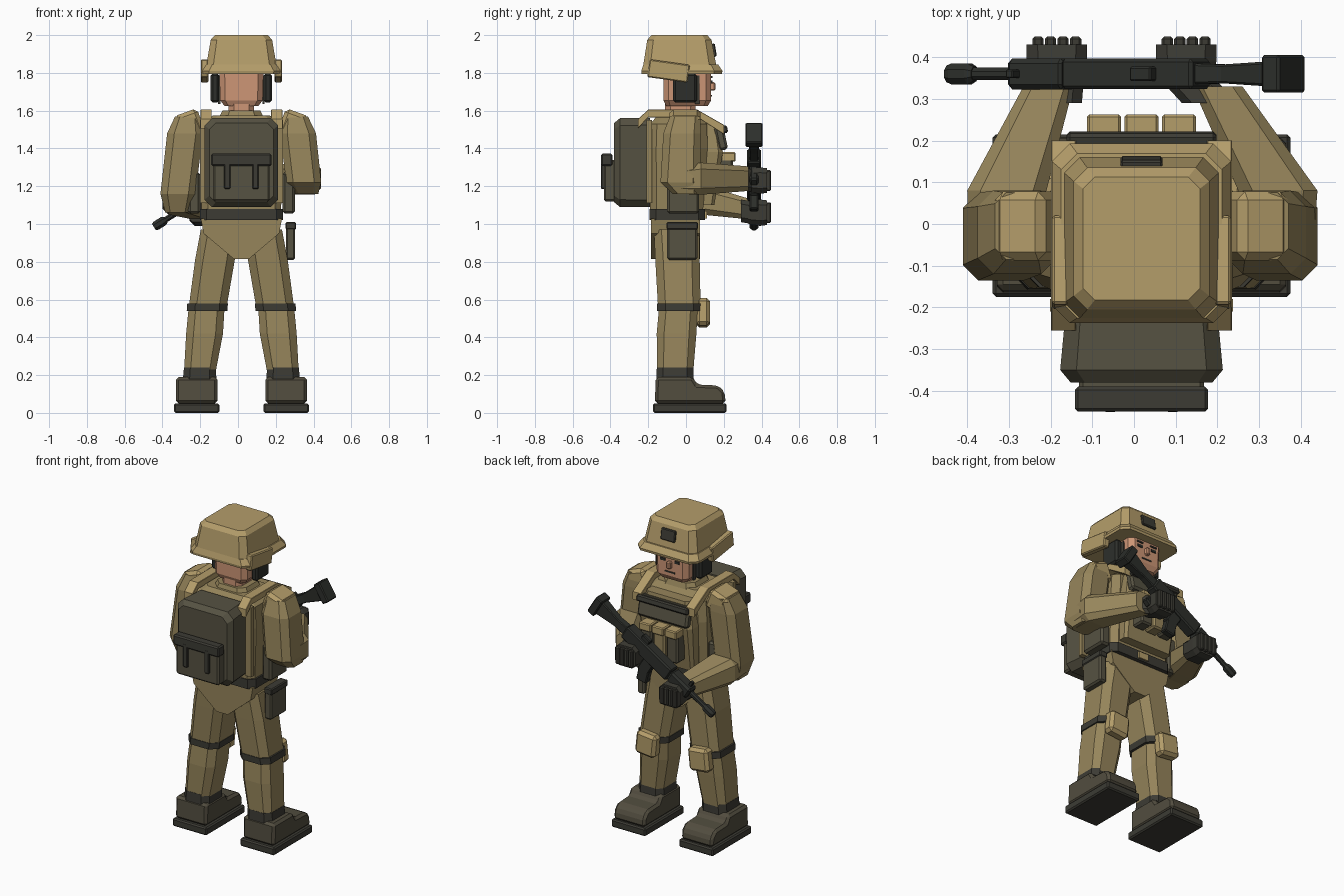
import bpy, bmesh, math
from mathutils import Matrix, Vector

if "Cube" in bpy.data.objects:
    bpy.data.objects.remove(bpy.data.objects["Cube"])


def material(name, r, g, b):
    lin = [(c / 255 / 12.92 if c < 11 else ((c / 255 + 0.055) / 1.055) ** 2.4) for c in (r, g, b)]
    m = bpy.data.materials.new(name)
    m.use_nodes = True
    m.diffuse_color = (*lin, 1)
    m.node_tree.nodes["Principled BSDF"].inputs["Base Color"].default_value = (*lin, 1)
    return m


TAN = material("tan", 180, 157, 106)
CLOTH = material("khaki cloth", 150, 133, 91)
PACK = material("dark olive", 86, 82, 66)
STRAP = material("charcoal", 60, 59, 52)
BLACK = material("gun black", 45, 47, 43)
BOOT = material("boot brown", 82, 77, 63)
SKIN = material("skin", 205, 150, 118)
MID = 0.018  # body centre line


def finish(name, bm, mat, matrix=None):
    bmesh.ops.recalc_face_normals(bm, faces=bm.faces)
    if matrix:
        bm.transform(matrix)
    me = bpy.data.meshes.new(name)
    bm.to_mesh(me)
    bm.free()
    me.materials.append(mat)
    ob = bpy.data.objects.new(name, me)
    bpy.context.collection.objects.link(ob)
    return ob


def box(name, c, size, mat, bevel=0.0, matrix=None, tilt=None):
    bm = bmesh.new()
    bmesh.ops.create_cube(bm, size=1)
    bm.transform(Matrix.Diagonal((*size, 1)))
    if bevel:
        bmesh.ops.bevel(bm, geom=bm.edges[:], offset=bevel, segments=1, affect='EDGES')
    if tilt:
        bm.transform(Matrix.Rotation(math.radians(tilt[1]), 4, tilt[0]))
    bm.transform(Matrix.Translation(c))
    return finish(name, bm, mat, matrix)


def loft(name, sections, mat, axis='Z', cut=0.2, matrix=None):
    """Chamfered rectangles (centre, width, depth) joined along an axis."""
    bm = bmesh.new()
    rings = []
    for c, w, d in sections:
        k = min(w, d) * cut
        a, b = w / 2, d / 2
        pts = [(a, k - b), (a, b - k), (a - k, b), (k - a, b),
               (-a, b - k), (-a, k - b), (k - a, -b), (a - k, -b)]
        place = {'Z': lambda u, v: (u, v, 0), 'Y': lambda u, v: (u, 0, v),
                 'X': lambda u, v: (0, u, v)}[axis]
        rings.append([bm.verts.new(Vector(c) + Vector(place(u, v))) for u, v in pts])
    for r, q in zip(rings, rings[1:]):
        for i in range(8):
            j = (i + 1) % 8
            bm.faces.new((r[i], r[j], q[j], q[i]))
    bm.faces.new(rings[0])
    bm.faces.new(rings[-1])
    return finish(name, bm, mat, matrix)


def extrude(name, profile, start, end, mat, axis='X', bevel=0.0):
    bm = bmesh.new()
    put = (lambda t, p: (t, *p)) if axis == 'X' else (lambda t, p: (p[0], t, p[1]))
    a, b = ([bm.verts.new(put(t, p)) for p in profile] for t in (start, end))
    n = len(profile)
    for i in range(n):
        bm.faces.new((a[i], a[(i + 1) % n], b[(i + 1) % n], b[i]))
    bm.faces.new(a)
    bm.faces.new(b)
    if bevel:
        bmesh.ops.recalc_face_normals(bm, faces=bm.faces)
        bmesh.ops.bevel(bm, geom=bm.edges[:], offset=bevel, segments=1, affect='EDGES')
    return finish(name, bm, mat)


# Legs, boots and other mirrored parts
for s, side in ((-1, "right"), (1, "left")):
    def X(off):
        return MID + s * off

    loft(f"{side}_thigh", [((X(.115), -.05, .97), .2, .24), ((X(.14), -.045, .81), .21, .235),
                           ((X(.18), -.035, .55), .2, .225)], CLOTH)
    loft(f"{side}_shin", [((X(.184), -.04, .56), .19, .205), ((X(.195), -.05, .42), .195, .21),
                          ((X(.222), -.058, .2), .165, .19)], CLOTH)
    loft(f"{side}_knee_strap", [((X(.182), -.035, .54), .215, .235),
                                ((X(.179), -.035, .58), .215, .235)], STRAP)
    box(f"{side}_knee_pad", (X(.185), .09, .53), (.14, .075, .145), TAN, .018, tilt=('Y', -s * 6))
    loft(f"{side}_boot_shaft", [((X(.222), -.058, .1), .19, .205),
                                ((X(.22), -.058, .24), .168, .193)], STRAP)
    extrude(f"{side}_boot", [(-.165, .05), (-.16, .19), (.035, .19), (.06, .15), (.17, .145),
                             (.205, .11), (.21, .05)], X(.237) - .11, X(.237) + .11, BOOT, 'X', .015)
    box(f"{side}_sole", (X(.237), .02, .025), (.24, .39, .05), STRAP, .008)

    # Shoulder pads and harness straps
    box(f"{side}_shoulder_pad", (X(.275), -.005, 1.53), (.13, .165, .13), TAN, .02, tilt=('Y', s * 20))
    loft(f"{side}_harness", [((X(.187), -.255, 1.53), .06, .05), ((X(.187), -.2, 1.585), .06, .04),
                             ((X(.187), .06, 1.585), .06, .04), ((X(.187), .2, 1.5), .06, .05)],
         TAN, 'Y', .05)
    box(f"{side}_back_strap", (X(.2), -.195, 1.33), (.04, .03, .44), CLOTH)
    box(f"{side}_hip_pouch", (X(.25), -.015, 1.165), (.065, .17, .22), PACK, .012)

    # Headset and helmet ear flaps
    box(f"{side}_ear_cup", (X(.14), -.005, 1.72), (.045, .125, .155), BLACK, .012)
    box(f"{side}_chin_strap", (X(.117), .06, 1.71), (.012, .025, .15), STRAP)
    box(f"{side}_ear_flap", (X(.195), -.092, 1.81), (.04, .215, .095), TAN, .006, tilt=('X', -8))

    # Painted face details
    box(f"{side}_eye", (X(.05), .136, 1.752), (.034, .006, .016), BLACK)
    box(f"{side}_brow", (X(.05), .136, 1.778), (.045, .008, .009), STRAP)

# Pelvis, belt and holster
extrude("pelvis", [(MID - .215, 1.03), (MID - .2, .95), (MID - .04, .815), (MID + .04, .815),
                   (MID + .2, .95), (MID + .215, 1.03)], -.185, .075, CLOTH, 'Y')
loft("belt", [((MID, -.047, 1.02), .44, .295), ((MID, -.047, 1.08), .44, .295)], STRAP, cut=.12)
box("belt_buckle", (MID, .103, 1.05), (.07, .015, .04), TAN)
box("holster", (.278, -.02, .905), (.05, .16, .19), PACK, .01)
box("holster_flap", (.28, -.02, .99), (.056, .166, .04), STRAP, .006)

# Torso, vest and chest pouches
loft("torso", [((MID, -.05, 1.07), .42, .28), ((MID, -.04, 1.4), .44, .31),
               ((MID, -.04, 1.53), .42, .3), ((MID, -.04, 1.575), .3, .22)], CLOTH, cut=.12)
loft("collar", [((MID, -.03, 1.56), .24, .22), ((MID, -.03, 1.6), .2, .19)], CLOTH)
loft("vest_front", [((MID, .1, 1.1), .34, .1), ((MID, .12, 1.38), .37, .15),
                    ((MID, .1, 1.54), .3, .14)], CLOTH, cut=.15)
box("chest_panel", (MID, .185, 1.455), (.35, .05, .13), PACK, .012, tilt=('X', 12))
box("chest_panel_flap", (MID, .2, 1.5), (.36, .04, .04), STRAP, .008, tilt=('X', 12))
for i in (-1, 0, 1):
    x = MID + i * .09
    box("magazine_pouch", (x, .205, 1.27), (.08, .085, .2), PACK if i else CLOTH, .01)
    box("magazine_pouch_flap", (x, .225, 1.355), (.082, .075, .05), TAN, .006)

# Backpack
loft("backpack", [((MID, -.19, 1.325), .36, .47), ((MID, -.35, 1.325), .39, .47),
                  ((MID, -.38, 1.325), .34, .42)], PACK, 'Y', .1)
box("backpack_pocket", (MID, -.4, 1.23), (.3, .07, .22), PACK, .01)
box("backpack_pocket_flap", (MID, -.42, 1.34), (.32, .06, .065), STRAP, .008)
for x in (-.075, .075):
    box("pocket_strap", (MID + x, -.438, 1.26), (.032, .025, .15), STRAP, .005)

# Head
loft("neck", [((MID, -.03, 1.54), .135, .16), ((MID, -.03, 1.68), .135, .16)], SKIN)
loft("head", [((MID, .005, 1.625), .18, .22), ((MID, .007, 1.655), .225, .253),
              ((MID, .007, 1.83), .235, .253)], SKIN, cut=.12)
box("nose", (MID, .14, 1.728), (.028, .03, .045), SKIN, .006)
box("mouth", (MID, .135, 1.68), (.07, .006, .008), STRAP)

# Helmet
loft("helmet_brim", [((MID, -.022, 1.795), .425, .425), ((MID, -.022, 1.81), .43, .43),
                     ((MID, -.028, 1.845), .385, .395)], TAN, cut=.1)
loft("helmet_dome", [((MID, -.033, 1.83), .375, .39), ((MID, -.035, 1.975), .325, .34),
                     ((MID, -.035, 2.0), .28, .295)], TAN, cut=.1)
box("helmet_mount", (MID, .147, 1.92), (.1, .022, .07), STRAP, .005, tilt=('X', 9))

# Arms
loft("right_upper_arm", [((-.32, -.02, 1.06), .13, .15), ((-.318, -.03, 1.16), .185, .21),
                         ((-.28, -.02, 1.48), .19, .2), ((-.268, -.005, 1.57), .13, .16)], CLOTH)
loft("right_forearm", [((-.33, -.06, 1.13), .13, .13), ((-.305, .08, 1.13), .19, .16),
                       ((-.205, .33, 1.08), .12, .11)], CLOTH, 'Y')
loft("left_upper_arm", [((.36, .0, 1.16), .13, .14), ((.348, -.03, 1.22), .185, .21),
                        ((.318, -.02, 1.48), .19, .2), ((.305, -.005, 1.57), .13, .16)], CLOTH)
loft("left_forearm", [((.365, -.05, 1.23), .13, .14), ((.345, .08, 1.24), .19, .17),
                      ((.2, .33, 1.24), .12, .13)], CLOTH, 'Y')

# Gloved hands
for side, x, z in (("right", -.185, 1.06), ("left", .125, 1.23)):
    loft(f"{side}_cuff", [((x + (-.01 if x < 0 else .06), .29, z + .01), .14, .12),
                          ((x, .35, z), .13, .12)], STRAP, 'Y')
    loft(f"{side}_hand", [((x, .33, z), .13, .12), ((x, .39, z), .145, .14),
                          ((x, .43, z), .145, .13)], STRAP, 'Y')
    for k in (-.045, -.015, .015, .045):
        box(f"{side}_finger", (x + k, .43, z), (.027, .04, .11), STRAP, .006)

# Rifle, built along its own axis and tilted across the chest
G = Matrix.Translation((0, .36, 1.262)) @ Matrix.Rotation(math.radians(-32), 4, 'Y')
box("rifle_receiver", (.005, 0, 0), (.37, .073, .09), BLACK, .008, G)
box("rifle_handguard", (-.26, 0, 0), (.16, .075, .075), BLACK, .012, G)
loft("rifle_barrel", [((-.47, 0, 0), .03, .03), ((-.33, 0, 0), .03, .03)], BLACK, 'X', .29, G)
loft("rifle_muzzle", [((-.525, 0, 0), .04, .04), ((-.51, 0, 0), .05, .05),
                      ((-.465, 0, 0), .05, .05), ((-.45, 0, 0), .035, .035)], BLACK, 'X', .29, G)
loft("rifle_stock", [((.18, 0, 0), .05, .06), ((.26, 0, -.005), .045, .055),
                     ((.4, 0, -.01), .06, .1)], BLACK, 'X', .1, G)
box("rifle_butt", (.415, 0, -.012), (.05, .09, .125), BLACK, .006, G)
box("rifle_magazine_top", (-.03, 0, -.08), (.075, .045, .1), BLACK, .006, G)
box("rifle_magazine_end", (-.045, 0, -.15), (.072, .045, .08), BLACK, .006, G, ('Y', 18))
box("rifle_grip", (.14, 0, -.09), (.05, .045, .12), BLACK, .008, G, ('Y', -15))
box("rifle_rear_sight", (.06, 0, .055), (.06, .035, .03), BLACK, .004, G)
box("rifle_front_sight", (-.31, 0, .05), (.02, .02, .04), BLACK, .003, G)
